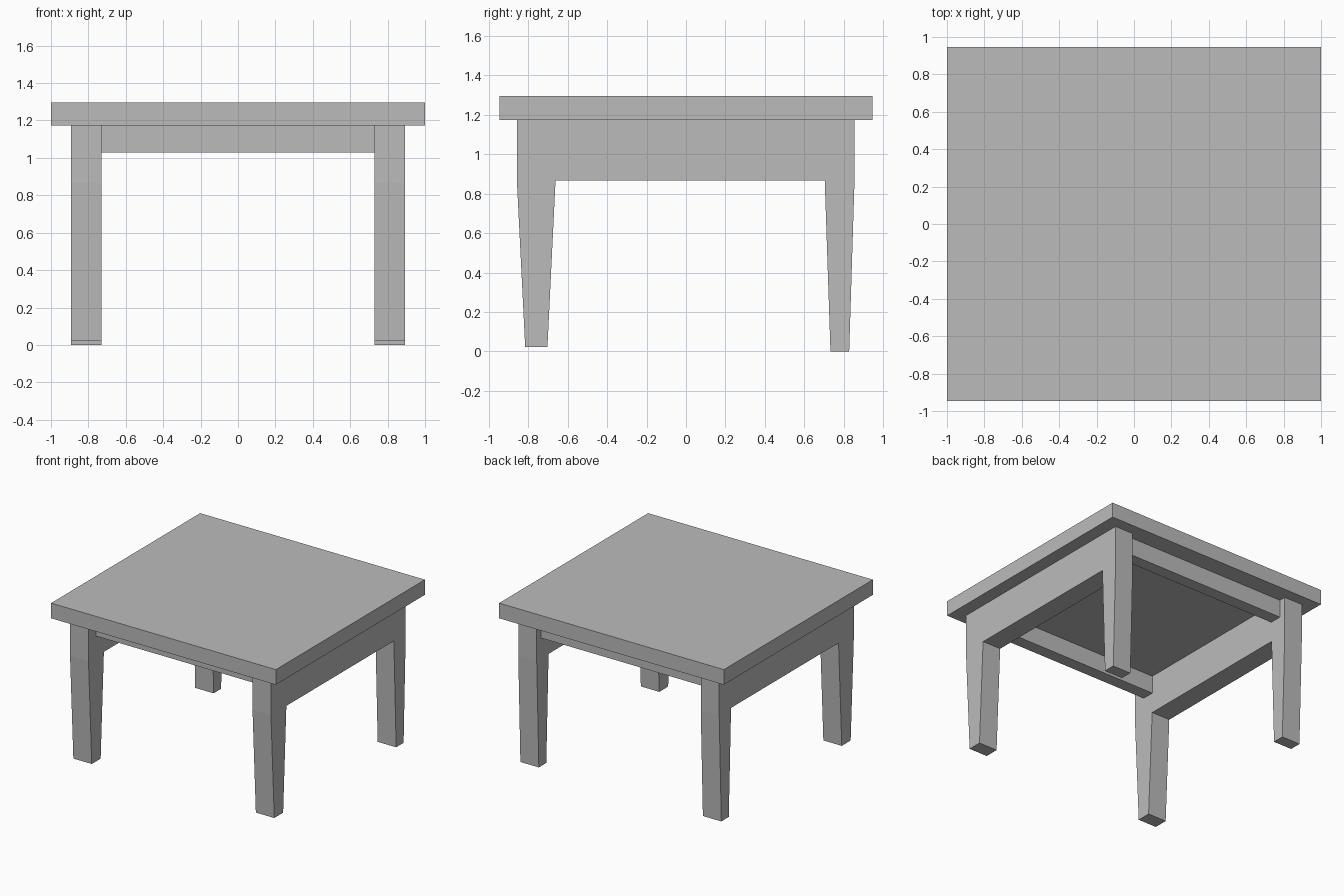
import bpy
import bmesh

cube = bpy.data.objects.get("Cube")
if cube:
    bpy.data.objects.remove(cube, do_unlink=True)

grey = bpy.data.materials.new("plain grey")
grey.use_nodes = True
GREY = (0.5, 0.5, 0.5, 1)
grey.diffuse_color = GREY
grey.node_tree.nodes["Principled BSDF"].inputs["Base Color"].default_value = GREY


def extrude_profile(name, profile, x0, x1):
    """Extrude a (y, z) outline along x from x0 to x1."""
    bm = bmesh.new()
    face = bm.faces.new([bm.verts.new((x0, y, z)) for y, z in profile])
    result = bmesh.ops.extrude_face_region(bm, geom=[face])
    moved = [v for v in result["geom"] if isinstance(v, bmesh.types.BMVert)]
    bmesh.ops.translate(bm, verts=moved, vec=(x1 - x0, 0, 0))
    bmesh.ops.recalc_face_normals(bm, faces=bm.faces)
    mesh = bpy.data.meshes.new(name)
    bm.to_mesh(mesh)
    bm.free()
    mesh.materials.append(grey)
    obj = bpy.data.objects.new(name, mesh)
    bpy.context.collection.objects.link(obj)
    return obj


def bar(name, x0, x1, y0, y1, z0, z1):
    return extrude_profile(name, [(y0, z0), (y1, z0), (y1, z1), (y0, z1)], x0, x1)


TOP, UNDER, RAIL, APRON = 1.295, 1.173, 0.866, 1.03
INNER, OUTER = 0.73, 0.894

# Square table top
bar("table_top", -1, 1, -0.947, 0.947, UNDER, TOP)

# Side frames: a deep rail with a tapered leg at each end, front feet a little shorter
frame = [
    (-0.858, UNDER), (-0.858, RAIL), (-0.816, 0.023), (-0.703, 0.023),
    (-0.662, RAIL), (0.704, RAIL), (0.733, 0), (0.828, 0),
    (0.855, RAIL), (0.855, UNDER),
]
for name, side in (("left_side_frame", -1), ("right_side_frame", 1)):
    extrude_profile(name, frame, side * INNER, side * OUTER)

# Shallow aprons between the side frames
bar("front_apron", -INNER, INNER, -0.76, -0.66, APRON, UNDER)
bar("back_apron", -INNER, INNER, 0.70, 0.80, APRON, UNDER)
